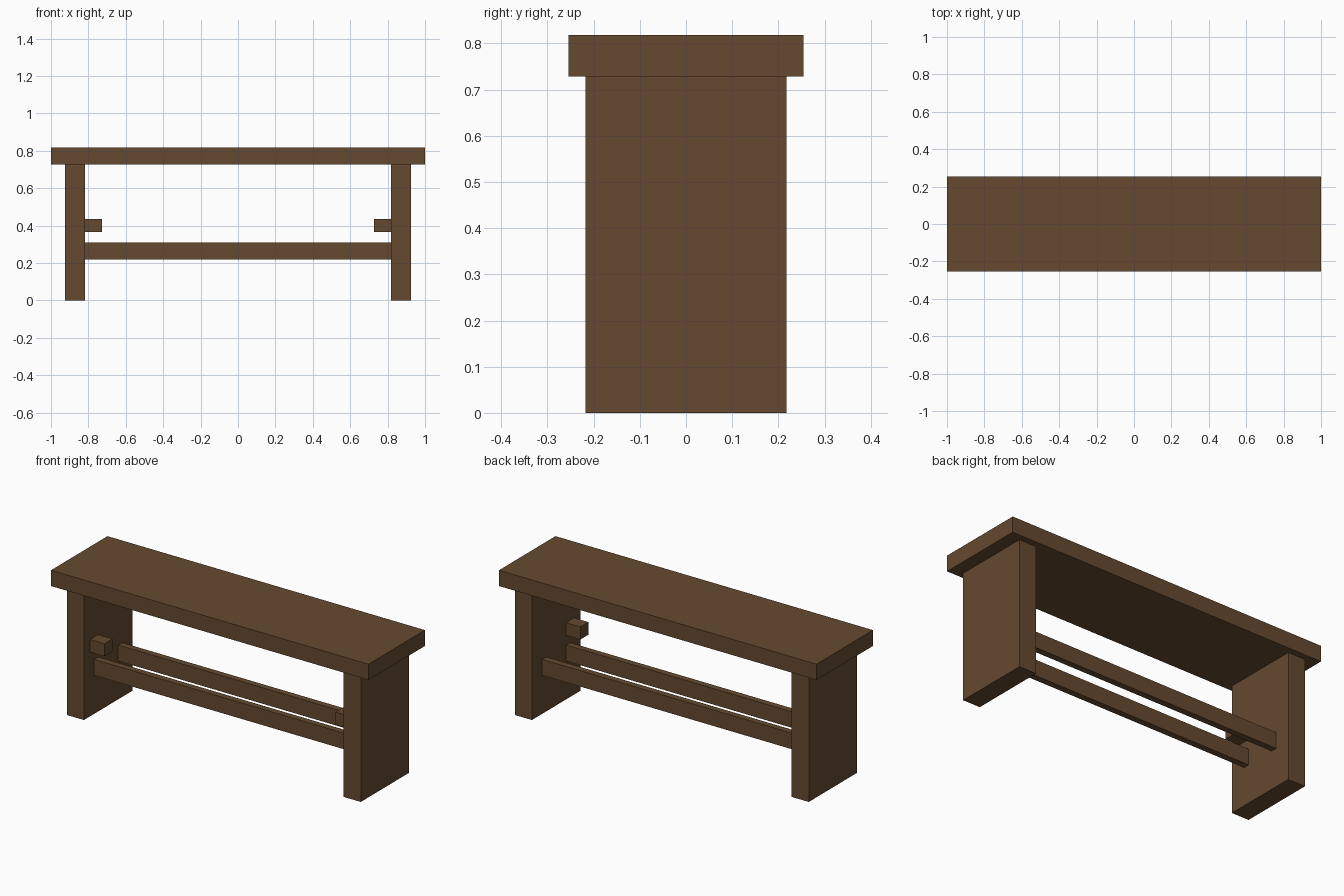
import bpy

if "Cube" in bpy.data.objects:
    bpy.data.objects.remove(bpy.data.objects["Cube"])

# single dark wood colour
wood = bpy.data.materials.new("dark_wood")
wood.diffuse_color = (0.130, 0.068, 0.029, 1.0)
wood.use_nodes = True
wood.node_tree.nodes["Principled BSDF"].inputs["Base Color"].default_value = wood.diffuse_color


def box(name, x, y, z):
    """Box from (min, max) ranges on each axis."""
    bpy.ops.mesh.primitive_cube_add(size=1, location=[(a + b) / 2 for a, b in (x, y, z)])
    ob = bpy.context.object
    ob.name = name
    ob.scale = [b - a for a, b in (x, y, z)]
    bpy.ops.object.transform_apply(location=False, rotation=False, scale=True)
    ob.data.materials.append(wood)
    return ob


# seat plank
box("seat", (-1, 1), (-0.254, 0.254), (0.728, 0.818))

# slab legs and the small block on the inside of each
for side, s in (("left", -1), ("right", 1)):
    box(side + "_leg", sorted((s * 0.818, s * 0.926)), (-0.218, 0.218), (0, 0.728))
    box(side + "_block", sorted((s * 0.728, s * 0.818)), (-0.161, -0.089), (0.365, 0.437))

# two long stretchers between the legs
for name, s in (("front_stretcher", -1), ("back_stretcher", 1)):
    box(name, (-0.818, 0.818), sorted((s * 0.089, s * 0.125)), (0.219, 0.31))
